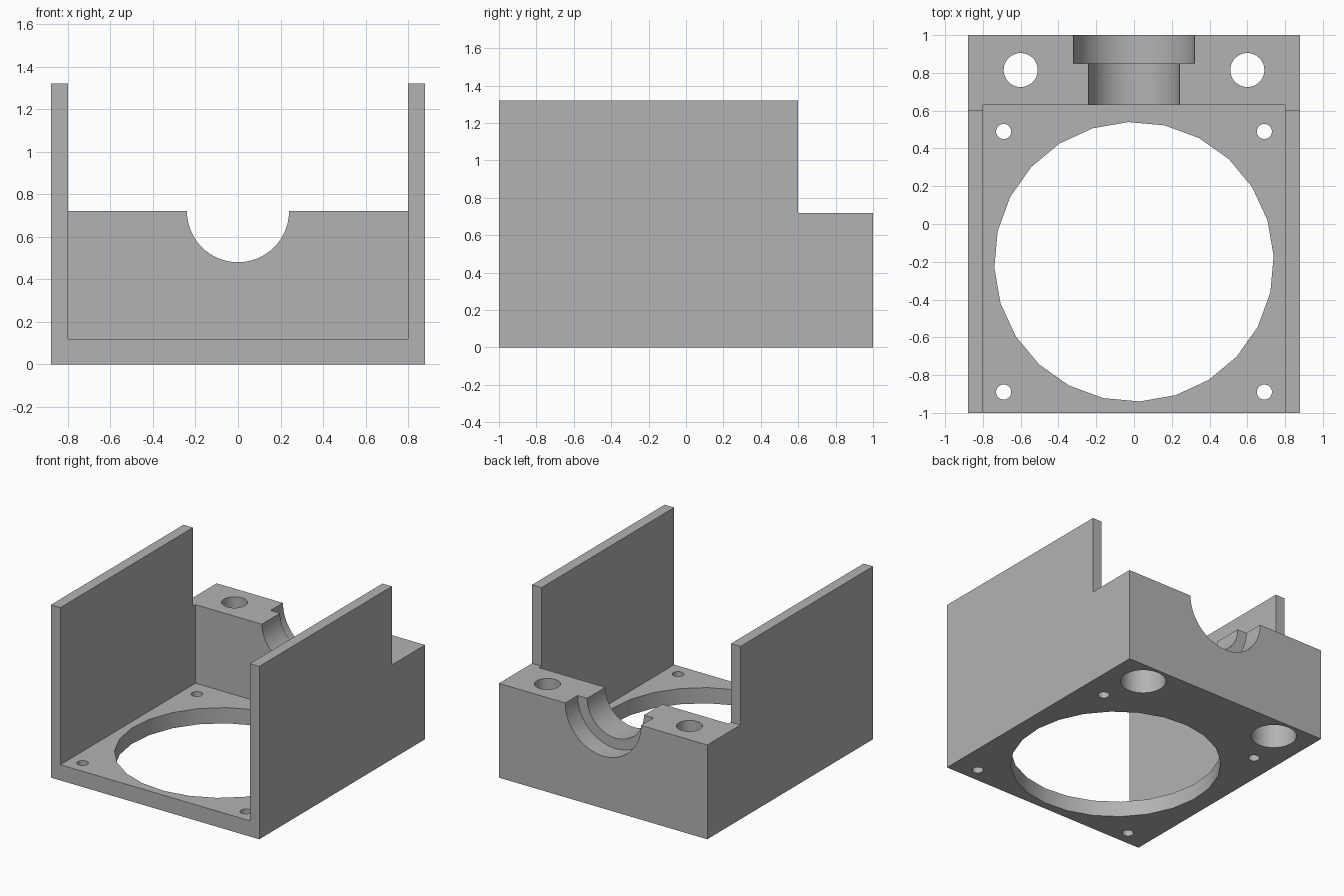
import bpy
from math import radians

if "Cube" in bpy.data.objects:
    bpy.data.objects.remove(bpy.data.objects["Cube"], do_unlink=True)

HALF_W, WALL, FLOOR = 0.88, 0.08, 0.12
HEIGHT, LEDGE = 1.32, 0.72
POCKET_BACK, NOTCH = 0.63, 0.6

grey = bpy.data.materials.new("plain_grey")
grey.use_nodes = True
grey.diffuse_color = (0.45, 0.45, 0.45, 1)
grey.node_tree.nodes["Principled BSDF"].inputs["Base Color"].default_value = (0.45, 0.45, 0.45, 1)


def box(name, low, high):
    centre = [(a + b) / 2 for a, b in zip(low, high)]
    bpy.ops.mesh.primitive_cube_add(size=1, location=centre)
    ob = bpy.context.object
    ob.name = name
    ob.scale = [b - a for a, b in zip(low, high)]
    bpy.ops.object.transform_apply(location=True, rotation=True, scale=True)
    return ob


def cylinder(name, radius, centre, depth, sides=64, rotation=(0, 0, 0)):
    bpy.ops.mesh.primitive_cylinder_add(vertices=sides, radius=radius, depth=depth,
                                        location=centre, rotation=rotation)
    ob = bpy.context.object
    ob.name = name
    return ob


def bore(name, radius, x, y, bottom, top, sides=48, turn=0):
    return cylinder(name, radius, (x, y, (bottom + top) / 2), top - bottom,
                    sides, (0, 0, turn))


def groove(name, radius, front, back):
    return cylinder(name, radius, (0, (front + back) / 2, LEDGE), back - front,
                    64, (radians(90), 0, 0))


def cut(target, cutter):
    cutter.hide_render = True
    mod = target.modifiers.new("cut", "BOOLEAN")
    mod.operation, mod.solver, mod.object = "DIFFERENCE", "EXACT", cutter
    bpy.ops.object.select_all(action="DESELECT")
    target.select_set(True)
    bpy.context.view_layer.objects.active = target
    bpy.ops.object.modifier_apply(modifier=mod.name)
    bpy.data.objects.remove(cutter, do_unlink=True)


# Solid block
body = box("fan_bracket", (-HALF_W, -1, 0), (HALF_W, 1, HEIGHT))

# Open pocket between the side walls, and the lower rear ledge
inner = HALF_W - WALL
cut(body, box("pocket", (-inner, -1.2, FLOOR), (inner, POCKET_BACK, 2)))
cut(body, box("rear_notch", (-1, NOTCH, LEDGE), (1, 1.2, 2)))

# Stepped half-round groove through the rear block
cut(body, groove("narrow_groove", 0.24, 0.5, 0.9))
cut(body, groove("wide_groove", 0.32, 0.85, 1.2))

# Large floor opening with its four screw holes
cut(body, bore("fan_opening", 0.74, 0, -0.2, -0.1, 0.3, 24, radians(2.3)))
for x in (-0.69, 0.69):
    for y in (-0.89, 0.49):
        cut(body, bore("screw_hole", 0.04, x, y, -0.1, 0.3, 32))

# Mounting holes in the rear block, counterbored from below
for x in (-0.6, 0.6):
    cut(body, bore("mounting_hole", 0.09, x, 0.815, -0.1, 1))
    cut(body, bore("counterbore", 0.16, x, 0.815, -0.1, 0.52))

body.data.materials.clear()
body.data.materials.append(grey)
for face in body.data.polygons:
    face.material_index = 0
bpy.ops.object.shade_smooth_by_angle(angle=radians(30))
